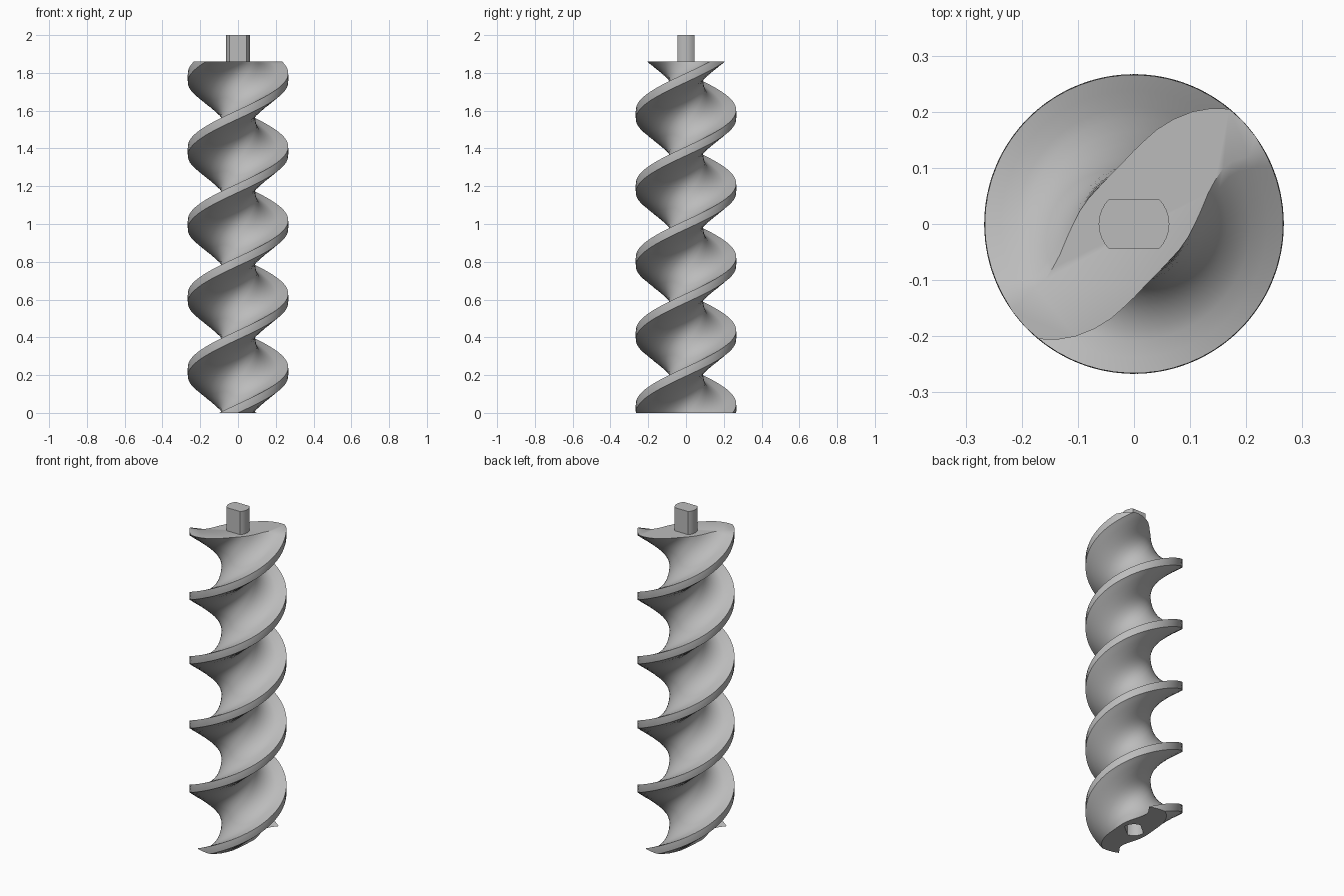
import bpy, bmesh, math
from mathutils import Vector

if "Cube" in bpy.data.objects:
    bpy.data.objects.remove(bpy.data.objects["Cube"])

TOP, LEAD, TIP_ANGLE = 1.86, 0.778, 39.5

steel = bpy.data.materials.new("plain grey")
steel.use_nodes = True
steel.diffuse_color = (0.5, 0.5, 0.5, 1)
steel.node_tree.nodes["Principled BSDF"].inputs["Base Color"].default_value = (0.5, 0.5, 0.5, 1)


def twist(z):
    """Angle of the flight tip at height z."""
    return math.radians(TIP_ANGLE) + (z - TOP) / LEAD * math.tau


def loft(name, rings):
    """Closed solid through a stack of equal-length rings."""
    bm = bmesh.new()
    loops = [[bm.verts.new(p) for p in ring] for ring in rings]
    n = len(loops[0])
    for low, high in zip(loops, loops[1:]):
        for i in range(n):
            j = (i + 1) % n
            bm.faces.new((low[i], low[j], high[j], high[i]))
    bm.faces.new(loops[0][::-1])
    bm.faces.new(loops[-1])
    bmesh.ops.recalc_face_normals(bm, faces=bm.faces)
    mesh = bpy.data.meshes.new(name)
    bm.to_mesh(mesh)
    bm.free()
    obj = bpy.data.objects.new(name, mesh)
    bpy.context.collection.objects.link(obj)
    mesh.materials.append(steel)
    return obj


def smooth(obj, angle):
    bpy.ops.object.select_all(action="DESELECT")
    obj.select_set(True)
    bpy.context.view_layer.objects.active = obj
    bpy.ops.object.shade_smooth_by_angle(angle=math.radians(angle))


# Half cross-section: degrees from the tip, radius
half = [(-11, .266), (-4, .267), (4, .267), (11, .266), (17, .247), (23, .226),
        (30, .199), (37, .173), (44, .148), (51, .13), (62, .11), (75, .098),
        (92, .091), (111, .093), (128, .1), (140, .108), (152, .122), (163, .143),
        (169, .165), (172.5, .188), (173, .208), (171, .238)]
section = [(math.radians(a + turn), r) for turn in (0, 180) for a, r in half]


def section_ring(z):
    t = twist(z)
    return [Vector((r * math.cos(a + t), r * math.sin(a + t), z)) for a, r in section]


# Twin-start screw body
STEPS = 150
screw_body = loft("screw_body", [section_ring(TOP * i / STEPS) for i in range(STEPS + 1)])


def flatted_ring(z, angle, radius=0.063, flat=0.044, steps=8):
    """Round bar outline with two parallel flats."""
    limit = math.asin(flat / radius)
    angles = [side + limit * (2 * i / steps - 1)
              for side in (0, math.pi) for i in range(steps + 1)]
    c, s = math.cos(angle), math.sin(angle)
    pts = [(radius * math.cos(a), radius * math.sin(a)) for a in angles]
    return [Vector((x * c - y * s, x * s + y * c, z)) for x, y in pts]


# Drive shaft on top
drive_shaft = loft("drive_shaft", [flatted_ring(z, 0) for z in (TOP - 0.01, 2.0)])
smooth(drive_shaft, 30)

# Matching socket cut into the bottom
socket_angle = twist(0) - math.radians(TIP_ANGLE)
socket_cutter = loft("socket_cutter", [flatted_ring(z, socket_angle) for z in (-0.05, 0.14)])
cut = screw_body.modifiers.new("socket", "BOOLEAN")
cut.object = socket_cutter
cut.operation = "DIFFERENCE"
cut.solver = "EXACT"
bpy.context.view_layer.objects.active = screw_body
bpy.ops.object.modifier_apply(modifier=cut.name)
bpy.data.objects.remove(socket_cutter)
smooth(screw_body, 35)
